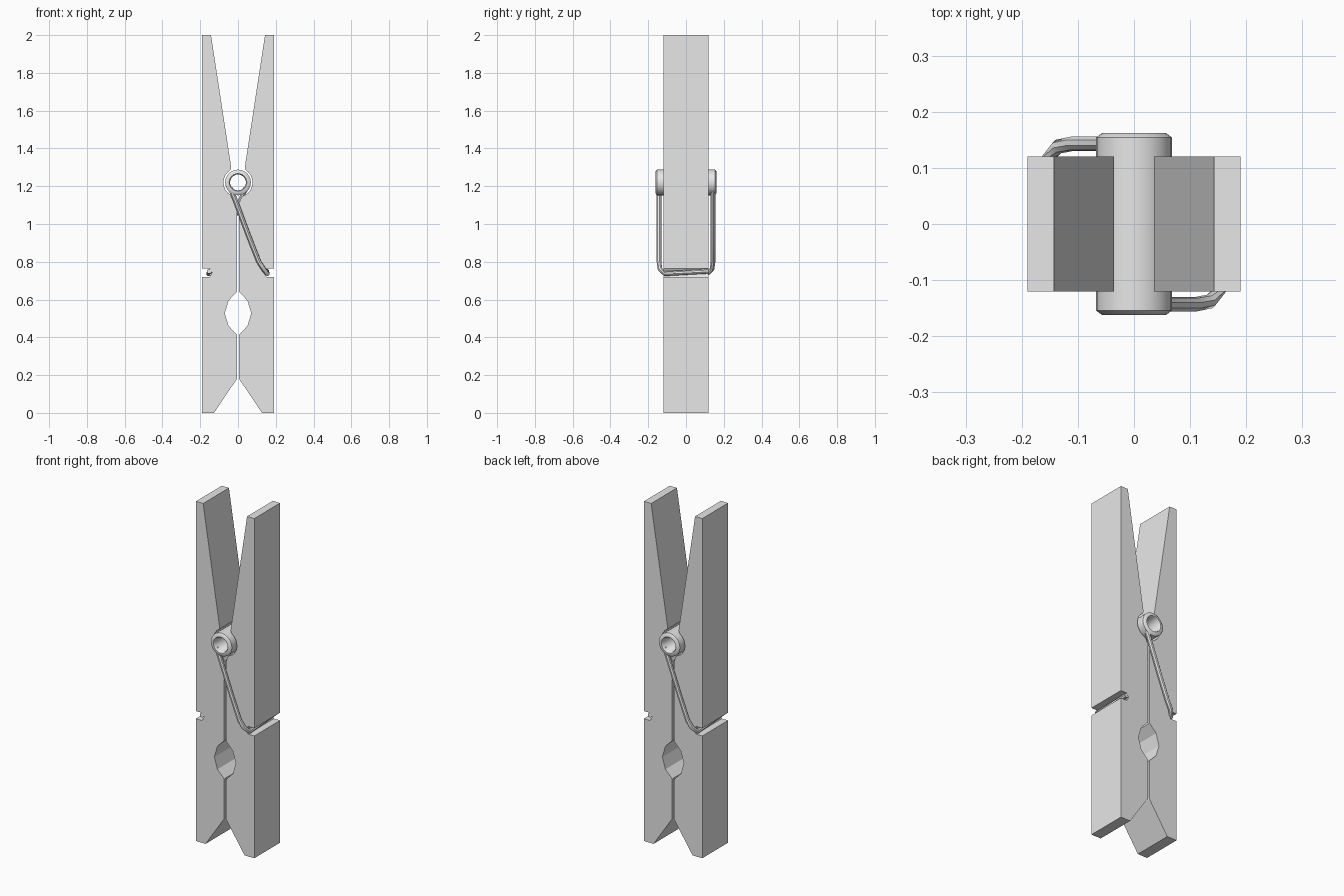
import bpy, bmesh, math
from mathutils import Vector

cube = bpy.data.objects.get("Cube")
if cube:
    bpy.data.objects.remove(cube, do_unlink=True)

COIL_Z = 1.22


def material(name, rgb):
    m = bpy.data.materials.new(name)
    m.use_nodes = True
    m.diffuse_color = (*rgb, 1)
    m.node_tree.nodes["Principled BSDF"].inputs["Base Color"].default_value = (*rgb, 1)
    return m


grey = material("plain grey", (0.8, 0.8, 0.8))


def finish(bm, name, smooth):
    bmesh.ops.recalc_face_normals(bm, faces=bm.faces)
    me = bpy.data.meshes.new(name)
    bm.to_mesh(me)
    bm.free()
    me.materials.append(grey)
    ob = bpy.data.objects.new(name, me)
    bpy.context.collection.objects.link(ob)
    if smooth:
        bpy.ops.object.select_all(action='DESELECT')
        ob.select_set(True)
        bpy.context.view_layer.objects.active = ob
        bpy.ops.object.shade_smooth_by_angle(angle=math.radians(40))
    return ob


# Leg outline: jaw, round grip, coil seat, handle, wire notch
seat = [(0.077 * math.cos(math.radians(a)), COIL_Z + 0.077 * math.sin(math.radians(a)))
        for a in range(-75, 61, 15)]
profile = [(0.19, 0), (0.127, 0), (0.006, 0.18), (0.006, 0.415), (0.05, 0.46),
           (0.07, 0.527), (0.05, 0.595), (0.006, 0.64), (0.006, 1.11), *seat,
           (0.036, 1.3), (0.143, 2), (0.19, 2), (0.19, 0.765),
           (0.15, 0.765), (0.137, 0.743), (0.15, 0.72), (0.19, 0.72)]


def leg(name, side):
    bm = bmesh.new()
    face = bm.faces.new([bm.verts.new((side * x, -0.12, z)) for x, z in profile])
    out = bmesh.ops.extrude_face_region(bm, geom=[face])
    moved = [v for v in out["geom"] if isinstance(v, bmesh.types.BMVert)]
    bmesh.ops.translate(bm, verts=moved, vec=(0, 0.24, 0))
    finish(bm, name, False)


def loft(name, rings):
    """Bridge rings of points, closing both ends."""
    bm = bmesh.new()
    rows = [[bm.verts.new(p) for p in ring] for ring in rings]
    n = len(rows[0])
    for a, b in zip(rows, rows[1:]):
        for i in range(n):
            j = (i + 1) % n
            bm.faces.new((a[i], a[j], b[j], b[i]))
    bm.faces.new(rows[0])
    bm.faces.new(rows[-1])
    finish(bm, name, True)


def wire(name, side, radius=0.013, sides=8):
    # Arm from the coil down the face, then the bar lying in the notch
    path = [Vector((side * x, side * y, z)) for x, y, z in
            [(-0.04, -0.143, 1.19), (-0.012, -0.143, 1.12), (0.055, -0.143, 0.94),
             (0.11, -0.143, 0.80), (0.135, -0.138, 0.762),
             (0.155, -0.115, 0.737), (0.152, 0.12, 0.75)]]
    rings = []
    for i, p in enumerate(path):
        t = (path[min(i + 1, len(path) - 1)] - path[max(i - 1, 0)]).normalized()
        u = t.cross(Vector((side, side * 0.3, 0.6))).normalized()
        v = t.cross(u)
        rings.append([p + radius * (u * math.cos(k * math.tau / sides)
                                    + v * math.sin(k * math.tau / sides))
                      for k in range(sides)])
    loft(name, rings)


# Hollow coil with bevelled rims
section = [(0.042, -0.155), (0.047, -0.162), (0.057, -0.162), (0.068, -0.154),
           (0.068, 0.154), (0.057, 0.162), (0.047, 0.162), (0.042, 0.155)]
bm = bmesh.new()
ring = [bm.verts.new((r, y, COIL_Z)) for r, y in section]
edges = [bm.edges.new((a, b)) for a, b in zip(ring, ring[1:] + ring[:1])]
bmesh.ops.spin(bm, geom=ring + edges, cent=(0, 0, COIL_Z), axis=(0, 1, 0),
               angle=math.tau, steps=24, use_merge=True)
bmesh.ops.remove_doubles(bm, verts=bm.verts, dist=0.0005)
finish(bm, "spring_coil", True)

# Both halves, turned about the upright axis
for side, label in ((1, "left"), (-1, "right")):
    leg(label + "_leg", side)
    wire(label + "_spring_wire", side)
